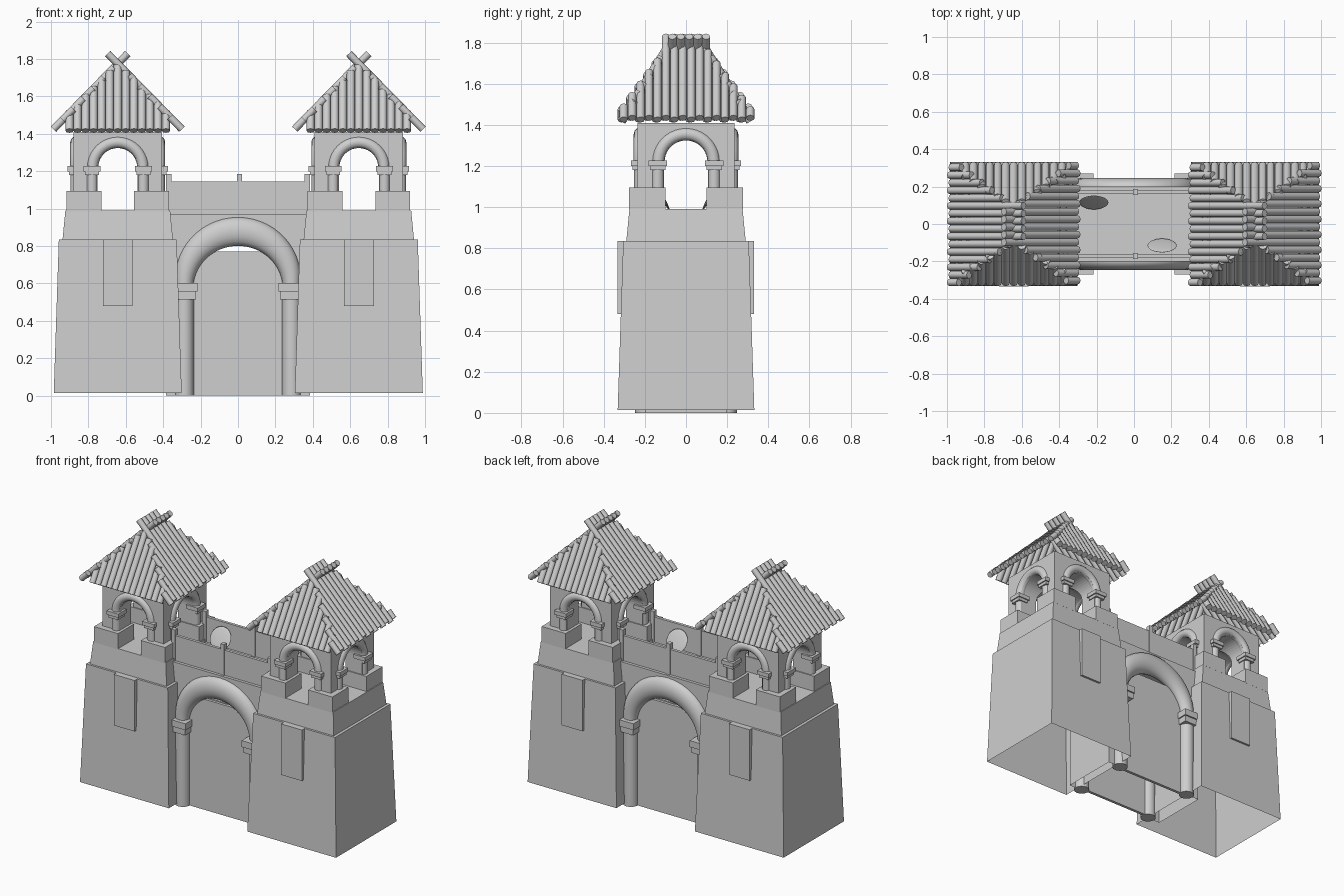
import bpy, bmesh, math
from mathutils import Vector

if "Cube" in bpy.data.objects:
    bpy.data.objects.remove(bpy.data.objects["Cube"])

stone = bpy.data.materials.new("grey_stone")
stone.use_nodes = True
GREY = (0.62, 0.62, 0.62, 1)
stone.diffuse_color = GREY
stone.node_tree.nodes["Principled BSDF"].inputs["Base Color"].default_value = GREY


def finish(name, bm, smooth=False):
    bmesh.ops.recalc_face_normals(bm, faces=bm.faces)
    mesh = bpy.data.meshes.new(name)
    bm.to_mesh(mesh)
    bm.free()
    mesh.materials.append(stone)
    ob = bpy.data.objects.new(name, mesh)
    bpy.context.collection.objects.link(ob)
    if smooth:
        bpy.ops.object.select_all(action="DESELECT")
        ob.select_set(True)
        bpy.context.view_layer.objects.active = ob
        bpy.ops.object.shade_smooth_by_angle(angle=math.radians(50))
    return ob


def add_box(bm, x, y, z0, z1, hx, hy, taper=0):
    """Box from z0 to z1 whose top is narrower by taper on every side."""
    for v in bmesh.ops.create_cube(bm, size=2)["verts"]:
        t = taper if v.co.z > 0 else 0
        v.co = (x + v.co.x * (hx - t), y + v.co.y * (hy - t), z1 if v.co.z > 0 else z0)


def box(name, *args):
    bm = bmesh.new()
    add_box(bm, *args)
    return finish(name, bm)


def remove_faces(ob, rule):
    """Open up a hollow part by deleting the faces that match a rule."""
    bm = bmesh.new()
    bm.from_mesh(ob.data)
    bm.normal_update()
    bmesh.ops.delete(bm, geom=[f for f in bm.faces if rule(f)], context="FACES")
    bm.to_mesh(ob.data)
    bm.free()


def add_log(bm, a, b, r, sides=8):
    a, b = Vector(a), Vector(b)
    verts = bmesh.ops.create_cone(bm, cap_ends=True, segments=sides, radius1=r,
                                  radius2=r, depth=(b - a).length)["verts"]
    turn = (b - a).to_track_quat("Z", "Y")
    for v in verts:
        v.co = turn @ v.co + (a + b) / 2


def arch_tube(bm, cx, cy, z, rx, rz, r_side, r_top, depth, along_y, steps=20, sides=12):
    """Half ring whose tube grows from r_side at the springing to r_top at the crown."""
    rings = []
    for i in range(steps + 1):
        a = math.pi * i / steps
        r = r_side + (r_top - r_side) * math.sin(a)
        ring = []
        for j in range(sides):
            t = 2 * math.pi * j / sides
            u = math.cos(a) * (rx + r * math.cos(t))
            w = z + math.sin(a) * (rz + r * math.cos(t))
            d = depth * math.sin(t)
            co = (cx + d, cy + u, w) if along_y else (cx + u, cy + d, w)
            ring.append(bm.verts.new(co))
        rings.append(ring)
    for p, q in zip(rings, rings[1:]):
        for j in range(sides):
            k = (j + 1) % sides
            bm.faces.new((p[j], p[k], q[k], q[j]))
    bm.faces.new(rings[0])
    bm.faces.new(rings[-1])


def cut_arch(ob, cx, half, z0, spring, rise, along_y=False):
    """Cut an arched passage right through an object."""
    bm = bmesh.new()
    outline = [(half, z0)] + [(half * math.cos(math.pi * i / 20),
                               spring + rise * math.sin(math.pi * i / 20))
                              for i in range(21)] + [(-half, z0)]
    verts = [bm.verts.new((cx - 0.5, u, w) if along_y else (cx + u, -0.5, w))
             for u, w in outline]
    face = bm.faces.new(verts)
    out = bmesh.ops.extrude_face_region(bm, geom=[face])["geom"]
    step = Vector((1, 0, 0)) if along_y else Vector((0, 1, 0))
    bmesh.ops.translate(bm, vec=step, verts=[g for g in out if isinstance(g, bmesh.types.BMVert)])
    cutter = finish("cutter", bm)
    cutter.hide_render = True
    mod = ob.modifiers.new("arch", "BOOLEAN")
    mod.operation, mod.solver, mod.object = "DIFFERENCE", "EXACT", cutter
    bpy.context.view_layer.objects.active = ob
    bpy.ops.object.modifier_apply(modifier=mod.name)
    bpy.data.objects.remove(cutter)


def belfry_trim(name, cx):
    """Arch mouldings, columns and capitals on the four sides of a belfry."""
    tubes, caps = bmesh.new(), bmesh.new()
    for along_y in (False, True):
        for side in (-1, 1):
            def place(u, d):
                return (cx + d * side, u) if along_y else (cx + u, d * side)
            ax, ay = place(0, 0.223)
            arch_tube(tubes, ax, ay, 1.22, 0.135, 0.135, 0.031, 0.031, 0.031, along_y)
            for u in (-0.137, 0.137):
                px, py = place(u, 0.223)
                add_log(tubes, (px, py, 1.08), (px, py, 1.19), 0.03, 12)
                for z0, z1, h in ((1.18, 1.2, 0.037), (1.2, 1.227, 0.045)):
                    add_box(caps, px, py, z0, z1, h, h)
    finish(name + "_belfry_arches", tubes, True)
    finish(name + "_belfry_capitals", caps)


def log_roof(name, cx):
    """Hipped roof of round logs that cross at the ridge."""
    bm = bmesh.new()
    r = 0.02
    for side in (-1, 1):
        # long slopes, facing left and right
        for i in range(16):
            y = (i - 7.5) * 0.041 + side * 0.005
            top = -0.053 if abs(y) < 0.1 else 0.01 + 1.33 * (abs(y) - 0.1)
            end = 0.343 - 0.008 * (i % 2)
            add_log(bm, (cx + side * top, y, 1.775 - 1.02 * top),
                    (cx + side * end, y, 1.775 - 1.02 * end), r)
        # steep hips, facing front and back
        for i in range(13):
            x = (i - 6) * 0.043
            top = 0.09 + 0.62 * abs(x)
            end = 0.314
            add_log(bm, (cx + x, side * top, 1.765 - 1.59 * (top - 0.095)),
                    (cx + x, side * end, 1.765 - 1.59 * (end - 0.095)), r + 0.002)
    finish(name + "_roof_logs", bm, True)


# Towers
for name, cx in (("right", -0.643), ("left", 0.646)):
    base = box(name + "_tower_base", cx, 0, 0.015, 0.835, 0.342, 0.332, 0.027)
    remove_faces(base, lambda f: f.normal.z < -0.5)
    box(name + "_tower_upper", cx, 0, 0.835, 0.99, 0.295, 0.29, 0.015)
    for label, y in (("front", -0.319), ("back", 0.317)):
        box(name + "_" + label + "_panel", cx, y, 0.48, 0.835, 0.08, 0.014)
    belfry = box(name + "_belfry_walls", cx, 0, 0.985, 1.41, 0.236, 0.236)
    cut_arch(belfry, cx, 0.107, 0.9, 1.22, 0.107)
    cut_arch(belfry, cx, 0.107, 0.9, 1.22, 0.107, True)
    blocks = bmesh.new()
    for sx in (-1, 1):
        for sy in (-1, 1):
            add_box(blocks, cx + sx * 0.181, sy * 0.188, 0.985, 1.095, 0.093, 0.088)
    finish(name + "_corner_blocks", blocks)
    belfry_trim(name, cx)
    log_roof(name, cx)

# Hollow gate wall with arched openings in its front and back
gate = box("gate_wall", 0, 0, 0, 0.97, 0.385, 0.2)
cut_arch(gate, 0, 0.25, -0.1, 0.59, 0.225)
remove_faces(gate, lambda f: abs(f.normal.y) < 0.5 and f.normal.z < 0.9
             and abs(f.calc_center_median().x) < 0.37)

for label, s in (("front", -1), ("back", 1)):
    tubes, caps, posts = bmesh.new(), bmesh.new(), bmesh.new()
    arch_tube(tubes, 0, s * 0.195, 0.6, 0.286, 0.278, 0.048, 0.077, 0.05, False, 28, 16)
    for x in (-0.286, 0.286):
        add_log(tubes, (x, s * 0.197, 0), (x, s * 0.197, 0.53), 0.05, 16)
        add_box(caps, x * 0.96, s * 0.2, 0.515, 0.557, 0.05, 0.06)
        add_box(caps, x * 0.96, s * 0.2, 0.557, 0.602, 0.058, 0.07)
    for x in (-0.37, 0.008, 0.37):
        add_box(posts, x, s * 0.17, 0.97, 1.185, 0.014, 0.016)
    finish(label + "_gate_arch", tubes, True)
    finish(label + "_gate_capitals", caps)
    finish(label + "_parapet_posts", posts)
    box(label + "_parapet", 0, s * 0.17, 0.965, 1.145, 0.385, 0.01)
    box(label + "_gate_door", 0, s * 0.185, 0, 0.77, 0.26, 0.01)

# Round shields leaning on the inside of the parapets
for label, x, s in (("back", -0.215, 1), ("front", 0.15, -1)):
    bm = bmesh.new()
    bmesh.ops.create_uvsphere(bm, u_segments=24, v_segments=10, radius=0.078)
    shield = finish(label + "_shield", bm, True)
    shield.scale.z = 0.1
    shield.rotation_euler.x = s * math.radians(62)
    shield.location = (x, s * 0.115, 1.05)
